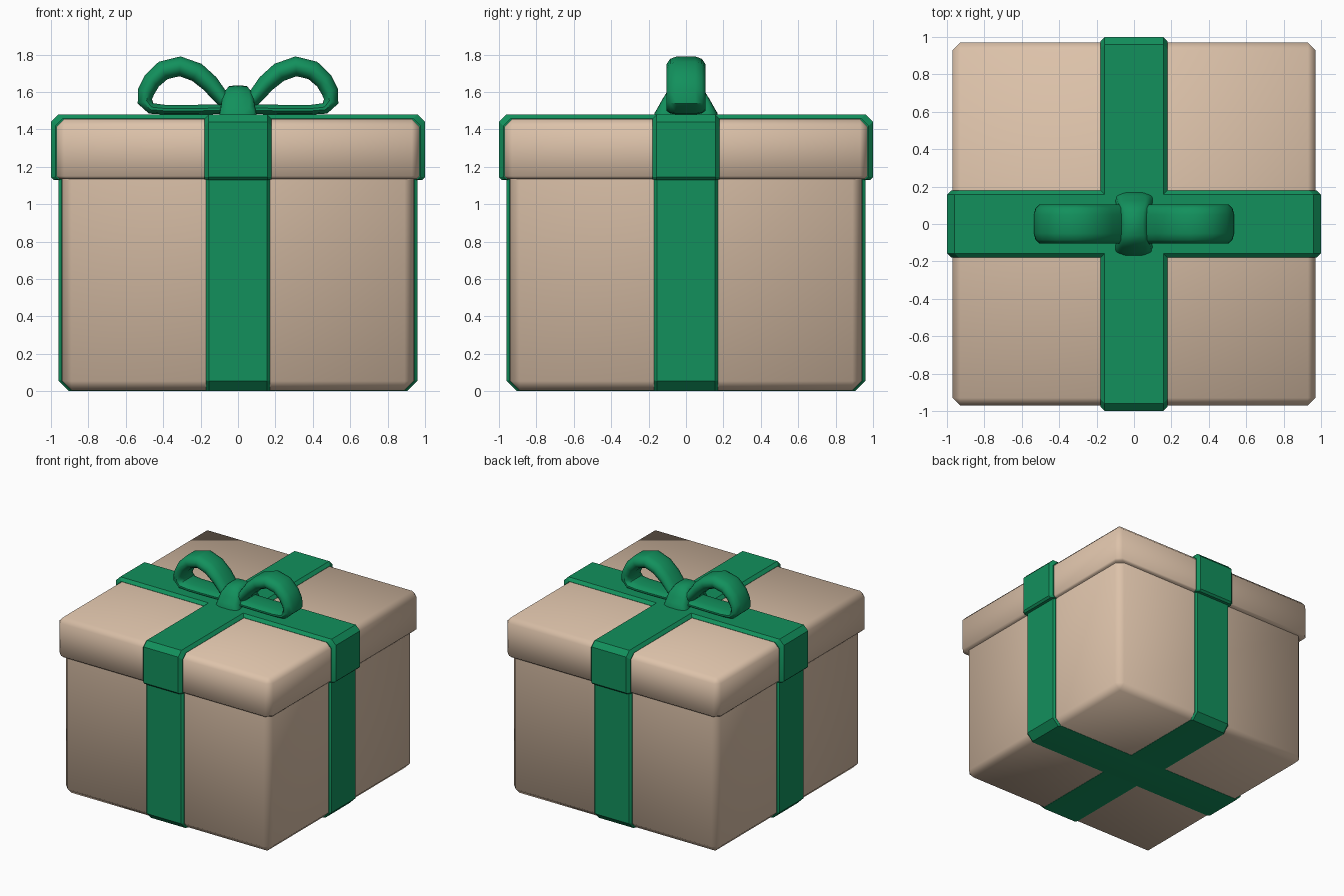
import bpy, bmesh, math
from mathutils import Vector

if "Cube" in bpy.data.objects:
    bpy.data.objects.remove(bpy.data.objects["Cube"])


def material(name, rgb):
    m = bpy.data.materials.new(name)
    m.diffuse_color = (*rgb, 1)
    m.use_nodes = True
    m.node_tree.nodes["Principled BSDF"].inputs["Base Color"].default_value = m.diffuse_color
    return m


TAN = material("tan_card", (0.72, 0.54, 0.40))
GREEN = material("green_ribbon", (0.006, 0.28, 0.108))


def loft(name, rings, mat, angle):
    """Skin a list of equal-length closed rings and cap both ends."""
    bm = bmesh.new()
    vs = [[bm.verts.new(p) for p in r] for r in rings]
    n = len(rings[0])
    for a, b in zip(vs, vs[1:]):
        for i in range(n):
            j = (i + 1) % n
            bm.faces.new((a[i], a[j], b[j], b[i]))
    bm.faces.new(vs[0])
    bm.faces.new(vs[-1])
    bmesh.ops.remove_doubles(bm, verts=bm.verts, dist=1e-5)
    bmesh.ops.recalc_face_normals(bm, faces=bm.faces)
    me = bpy.data.meshes.new(name)
    bm.to_mesh(me)
    bm.free()
    me.materials.append(mat)
    ob = bpy.data.objects.new(name, me)
    bpy.context.collection.objects.link(ob)
    bpy.ops.object.select_all(action='DESELECT')
    ob.select_set(True)
    bpy.context.view_layer.objects.active = ob
    bpy.ops.object.shade_smooth_by_angle(angle=math.radians(angle))
    return ob


def square(h, c, z):
    """Square ring with corners cut by c."""
    k = h - c
    return [(k, -h, z), (h, -k, z), (h, k, z), (k, h, z),
            (-k, h, z), (-h, k, z), (-h, -k, z), (-k, -h, z)]


# Box body and lid
loft("box_body", [square(.89, 0, .004), square(.94, .05, .054),
                  square(.94, .05, 1.16)], TAN, 50)
loft("box_lid", [square(.955, .04, 1.135), square(.97, .04, 1.15),
                 square(.97, .04, 1.415), square(.93, 0, 1.455)], TAN, 50)


def strap(name, h, z0, z1, cb, ct, w, d, db, along_x):
    """Ribbon around the box: chamfered outline, with sloped long edges."""
    def outline(s, e, eb, et):
        g, a, b = h - e, z0 + eb, z1 - et
        pts = [(-g + cb, a), (g - cb, a), (g, a + cb), (g, b - ct),
               (g - ct, b), (-g + ct, b), (-g, b - ct), (-g, a + cb)]
        return [(u, s, z) if along_x else (s, u, z) for u, z in pts]
    rings = [outline(-w, d, db, d), outline(-w + d, 0, 0, 0),
             outline(w - d, 0, 0, 0), outline(w, d, db, d)]
    loft(name, rings, GREEN, 30)


for ax, tag in ((True, "across"), (False, "front_to_back")):
    strap("body_ribbon_" + tag, .96, 0, 1.16, .055, .01, .17, .015, .002, ax)
    strap("lid_ribbon_" + tag, 1.0, 1.13, 1.48, .015, .04, .18, .023, .002, ax)

# Bow loops: centre line (x, z) and half thickness
PATH = [(.03, 1.51, .03), (.085, 1.565, .04), (.15, 1.645, .048), (.22, 1.705, .052),
        (.31, 1.737, .053), (.40, 1.715, .052), (.46, 1.66, .048), (.492, 1.60, .045),
        (.498, 1.55, .040), (.465, 1.512, .030), (.39, 1.505, .026), (.25, 1.505, .026),
        (.12, 1.507, .026), (.03, 1.51, .026)]
# Rounded band section: (y, fraction of half thickness)
SECTION = [(-.05, 1), (.05, 1), (.085, .75), (.103, .25), (.103, -.25), (.085, -.7),
           (.05, -1), (-.05, -1), (-.085, -.7), (-.103, -.25), (-.103, .25), (-.085, .75)]
for sx, side in ((1, "right"), (-1, "left")):
    rings = []
    for i, (x, z, t) in enumerate(PATH):
        p, q = PATH[max(i - 1, 0)], PATH[min(i + 1, len(PATH) - 1)]
        tan = Vector((q[0] - p[0], q[1] - p[1])).normalized()
        rings.append([(sx * (x - tan.y * t * f), y, z + tan.x * t * f)
                      for y, f in SECTION])
    loft("bow_loop_" + side, rings, GREEN, 45)

# Knot: band arching over the centre, (y, top z, half width)
HALF = [(.168, 1.485, .05), (.15, 1.515, .085), (.125, 1.56, .088), (.10, 1.60, .083),
        (.06, 1.628, .075)]
ARCH = [(-y, z, w) for y, z, w in HALF] + [(0, 1.632, .072)] + HALF[::-1]
rings = []
for y, z, w in ARCH:
    s = min(.03, (z - 1.47) * .5)
    rings.append([(-w - .015, y, 1.465), (-w, y, z - s), (-w + .025, y, z), (0, y, z + .003),
                  (w - .025, y, z), (w, y, z - s), (w + .015, y, 1.465)])
loft("bow_knot", rings, GREEN, 50)
